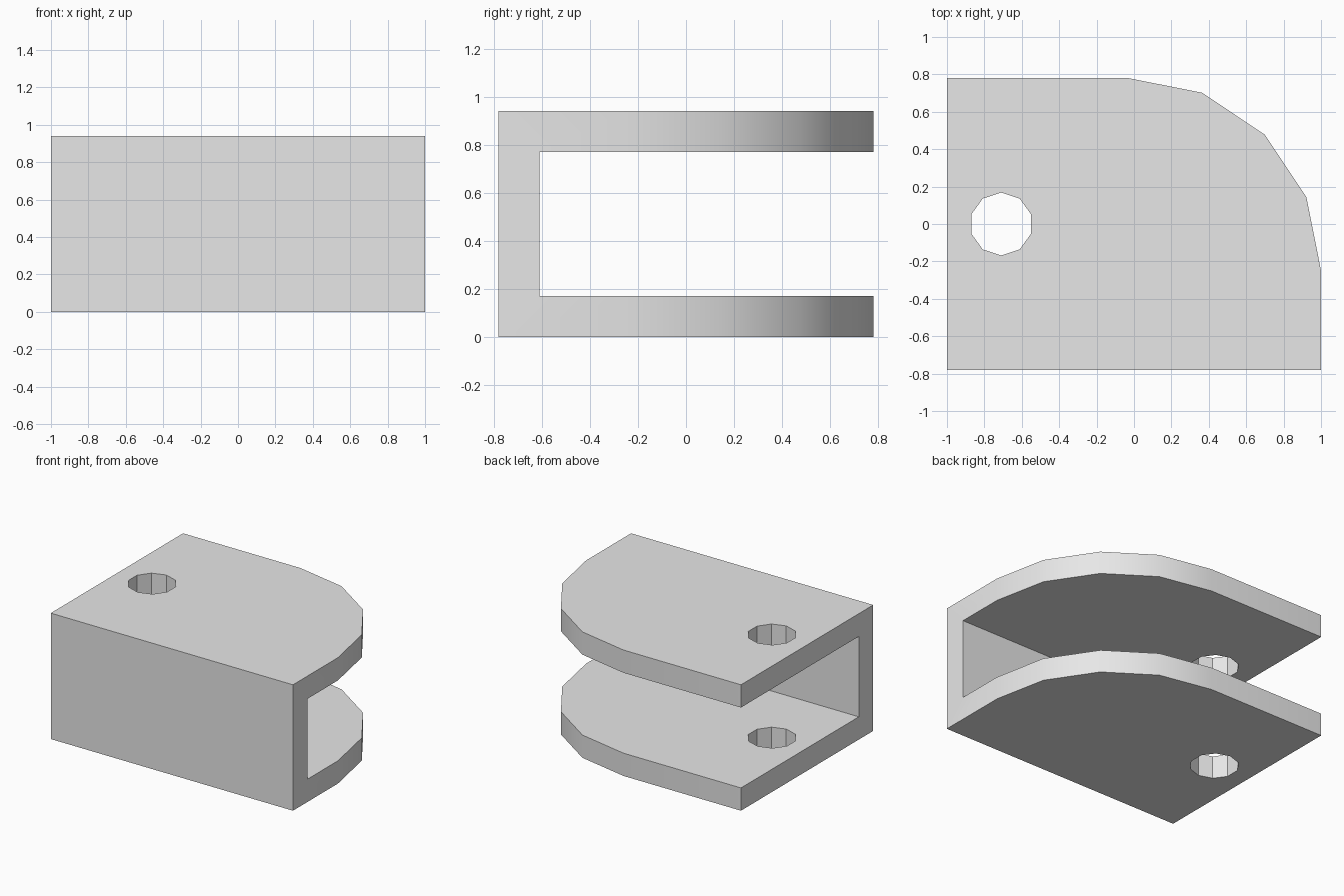
import bpy
import bmesh
from math import radians, sin, cos

cube = bpy.data.objects.get("Cube")
if cube:
    bpy.data.objects.remove(cube, do_unlink=True)

HALF_X, HALF_Y, HEIGHT = 1.0, 0.78, 0.94
WALL = 0.17
RADIUS = 1.03

grey = bpy.data.materials.new("light grey")
grey.use_nodes = True
grey.diffuse_color = (0.8, 0.8, 0.8, 1)
grey.node_tree.nodes["Principled BSDF"].inputs["Base Color"].default_value = (0.8, 0.8, 0.8, 1)


def prism(name, outline, bottom, top):
    """Extrude a plan outline upwards into a closed solid."""
    bm = bmesh.new()
    face = bm.faces.new([bm.verts.new((x, y, bottom)) for x, y in outline])
    grown = bmesh.ops.extrude_face_region(bm, geom=[face])["geom"]
    verts = [g for g in grown if isinstance(g, bmesh.types.BMVert)]
    bmesh.ops.translate(bm, vec=(0, 0, top - bottom), verts=verts)
    bmesh.ops.recalc_face_normals(bm, faces=bm.faces)
    mesh = bpy.data.meshes.new(name)
    bm.to_mesh(mesh)
    bm.free()
    mesh.materials.append(grey)
    obj = bpy.data.objects.new(name, mesh)
    bpy.context.collection.objects.link(obj)
    return obj


def arc(cx, cy, r, start, step, count):
    return [(cx + r * cos(radians(start + step * i)),
             cy + r * sin(radians(start + step * i))) for i in range(count)]


# Bracket body with one large rounded corner
corner = arc(HALF_X - RADIUS, HALF_Y - RADIUS, RADIUS, 0, 22.5, 5)
outline = [(-HALF_X, -HALF_Y), (HALF_X, -HALF_Y)] + corner + [(-HALF_X, HALF_Y)]
bracket = prism("clevis_bracket", outline, 0, HEIGHT)

# Slot between the two plates, open at the back and both sides
inner = WALL - HALF_Y
slot = prism("slot_cutter", [(-2, inner), (2, inner), (2, 2), (-2, 2)], WALL, HEIGHT - WALL)

# Pin hole through both plates
hole = prism("pin_hole_cutter", arc(-0.71, 0, 0.168, 18, 36, 10), -0.5, HEIGHT + 0.5)

bpy.ops.object.select_all(action="DESELECT")
bracket.select_set(True)
bpy.context.view_layer.objects.active = bracket
for cutter in (slot, hole):
    cutter.hide_render = True
    cut = bracket.modifiers.new(cutter.name, "BOOLEAN")
    cut.operation = "DIFFERENCE"
    cut.solver = "EXACT"
    cut.object = cutter
    bpy.ops.object.modifier_apply(modifier=cut.name)
    bpy.data.objects.remove(cutter, do_unlink=True)

# Smooth rounded edge, crisp corners and faceted holes
bpy.ops.object.shade_smooth_by_angle(angle=radians(30))
